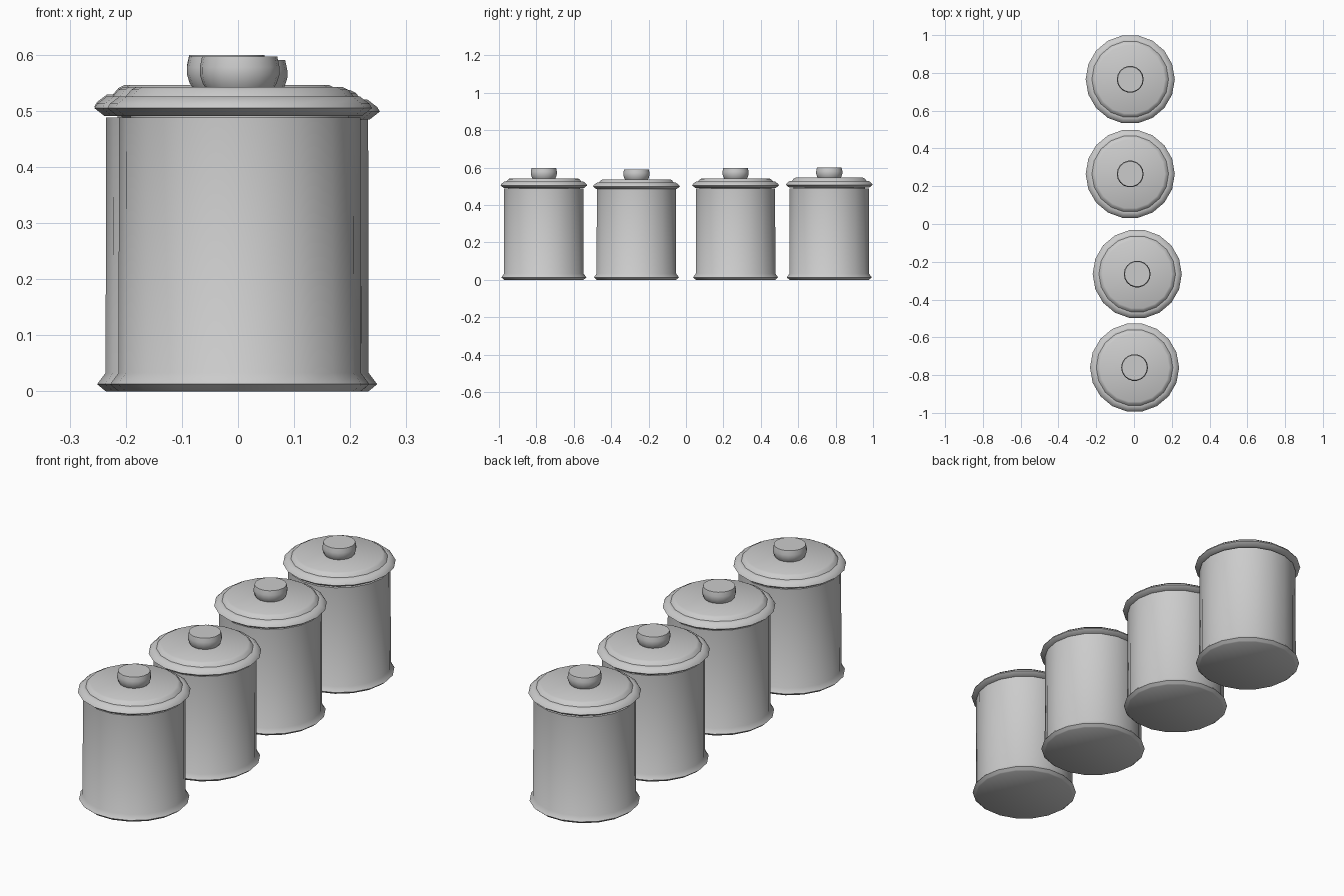
import bpy, bmesh, math
from mathutils import Vector

if "Cube" in bpy.data.objects:
    bpy.data.objects.remove(bpy.data.objects["Cube"])

SIDES = 18


def lathe(name, profile, loc, angle=35):
    """Spin an (r, z) profile about the z axis; r = 0 ends close to a pole."""
    bm = bmesh.new()
    rings = []
    for r, z in profile:
        ring = [bm.verts.new((r * math.cos(2 * math.pi * i / SIDES),
                              r * math.sin(2 * math.pi * i / SIDES), z))
                for i in range(SIDES)]
        rings.append(ring)
    for a, b in zip(rings, rings[1:]):
        for i in range(SIDES):
            j = (i + 1) % SIDES
            bm.faces.new((a[i], a[j], b[j], b[i]))
    bm.faces.new(rings[0][::-1])
    bm.faces.new(rings[-1])
    bmesh.ops.recalc_face_normals(bm, faces=bm.faces)
    mesh = bpy.data.meshes.new(name)
    bm.to_mesh(mesh)
    bm.free()
    obj = bpy.data.objects.new(name, mesh)
    bpy.context.collection.objects.link(obj)
    obj.location = Vector(loc)
    bpy.ops.object.select_all(action='DESELECT')
    obj.select_set(True)
    bpy.context.view_layer.objects.active = obj
    bpy.ops.object.shade_smooth_by_angle(angle=math.radians(angle))
    return obj


# Canister with a flared foot
BODY = [(0.215, 0), (0.219, 0.003), (0.231, 0.013), (0.216, 0.033), (0.215, 0.488)]
# Stepped lid with an inner lip that sits in the canister
LID = [(0.195, 0.470), (0.195, 0.492), (0.218, 0.491), (0.236, 0.505),
       (0.231, 0.513), (0.214, 0.526), (0.203, 0.526), (0.193, 0.538),
       (0.183, 0.543)]
# Rounded knob
KNOB = [(0.060, 0.540), (0.066, 0.549), (0.071, 0.565), (0.071, 0.578),
        (0.067, 0.597)]

# x, y and lid lift of each jar, front to back
JARS = [(0.003, -0.760, 0.0), (0.017, -0.265, -0.006),
        (-0.020, 0.265, 0.0), (-0.020, 0.766, 0.003)]

for n, (x, y, lift) in enumerate(JARS, 1):
    lathe(f"canister_{n}", BODY, (x, y, 0), 50)
    lathe(f"lid_{n}", LID, (x, y, lift), 50)
    lathe(f"knob_{n}", KNOB, (x, y, lift), 50)
